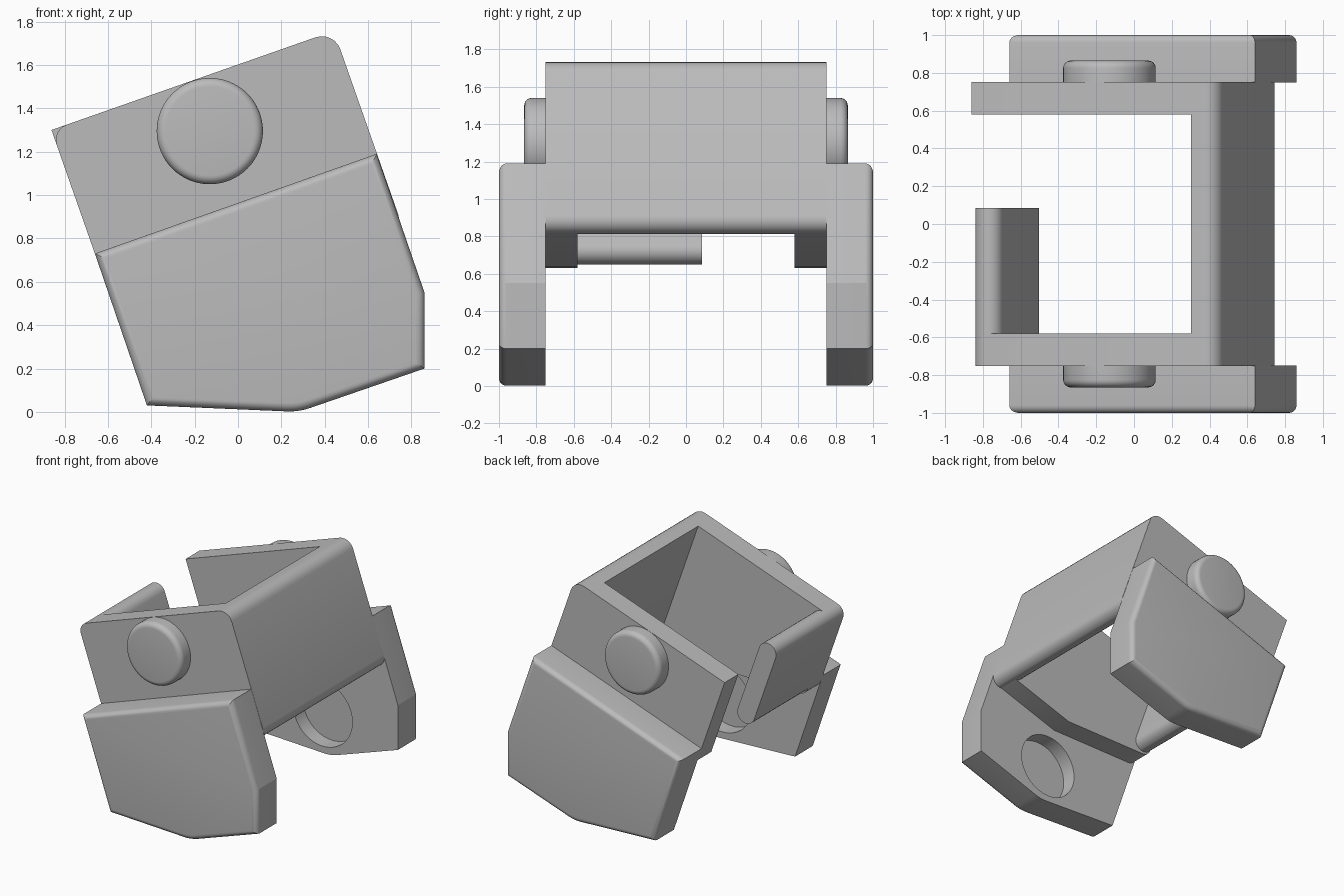
import bpy, bmesh, math
from mathutils import Vector

if "Cube" in bpy.data.objects:
    bpy.data.objects.remove(bpy.data.objects["Cube"])

# Single plastic colour
grey = bpy.data.materials.new("grey_plastic")
grey.use_nodes = True
COLOUR = (0.5, 0.5, 0.5, 1)
grey.diffuse_color = COLOUR
grey.node_tree.nodes["Principled BSDF"].inputs["Base Color"].default_value = COLOUR

# The link is tilted; local u runs along its top edge, v runs up its walls
TILT = math.radians(19.34)
U = Vector((math.cos(TILT), math.sin(TILT)))
V = Vector((-U.y, U.x))
CORNER = Vector((0.442, 1.757))
T = 0.15                      # wall thickness
INNER, OUTER = 0.58, 0.75     # side walls in y
WIDTH = 1.38                  # length of the top edge


def at(u, v):
    return CORNER + U * u + V * v


def rounded(corners, steps=6):
    """Outline in x, z from (point, fillet radius) pairs."""
    out = []
    n = len(corners)
    for i, (p, r) in enumerate(corners):
        p = Vector(p)
        if not r:
            out.append(p)
            continue
        a = (Vector(corners[i - 1][0]) - p).normalized()
        b = (Vector(corners[(i + 1) % n][0]) - p).normalized()
        half = a.angle(b) / 2
        centre = p + (a + b).normalized() * (r / math.sin(half))
        start = p + a * (r / math.tan(half)) - centre
        end = p + b * (r / math.tan(half)) - centre
        sweep = start.angle_signed(end)
        for k in range(steps + 1):
            t = -sweep * k / steps
            c, s = math.cos(t), math.sin(t)
            out.append(centre + Vector((start.x * c - start.y * s,
                                        start.x * s + start.y * c)))
    return out


def prism(name, outline, y0, y1, bevel=0):
    """Extrude an x, z outline from y0 to y1; the y1 rim can be rounded."""
    bm = bmesh.new()
    near = [bm.verts.new((p.x, y0, p.y)) for p in outline]
    far = [bm.verts.new((p.x, y1, p.y)) for p in outline]
    bm.faces.new(near)
    cap = bm.faces.new(far)
    n = len(outline)
    for i in range(n):
        j = (i + 1) % n
        bm.faces.new((near[i], near[j], far[j], far[i]))
    bmesh.ops.recalc_face_normals(bm, faces=bm.faces)
    if bevel:
        bmesh.ops.bevel(bm, geom=list(cap.edges), offset=bevel, segments=6,
                        profile=0.5, affect='EDGES', clamp_overlap=True)
    mesh = bpy.data.meshes.new(name)
    bm.to_mesh(mesh)
    bm.free()
    mesh.materials.append(grey)
    obj = bpy.data.objects.new(name, mesh)
    bpy.context.collection.objects.link(obj)
    return obj


def smooth(obj):
    bpy.ops.object.select_all(action='DESELECT')
    obj.select_set(True)
    bpy.context.view_layer.objects.active = obj
    bpy.ops.object.shade_smooth_by_angle(angle=math.radians(18))


def disc(centre, radius, count=64):
    return [Vector(centre) + radius * Vector((math.cos(a), math.sin(a)))
            for a in (math.tau * i / count for i in range(count))]


# Outline shared by both lower cheek plates
cheek = rounded([((-0.66, 0.73), 0), ((-0.42, 0.03), 0), ((0.28, 0), 0.3),
                 ((0.86, 0.2), 0), ((0.86, 0.55), 0), ((0.64, 1.19), 0)])

for side, label in ((-1, "front"), (1, "rear")):
    # Upper side wall, with a rounded end where the lip joins it
    r = T / 2 - 0.001 if side < 0 else 0
    wall = rounded([(at(0, 0), 0.09), (at(-WIDTH, 0), r), (at(-WIDTH, -0.71), r),
                    ((0.15, 0.64), 0), ((0.70, 0.825), 0), ((0.735, 0.91), 0)])
    smooth(prism(label + "_side_wall", wall, side * INNER, side * (OUTER + 0.001)))

    # Round pivot pin
    smooth(prism(label + "_pivot_pin", disc((-0.13, 1.295), 0.245),
                 side * (OUTER - 0.02), side * 0.865, 0.04))

    # Lower cheek plate with a blind pivot socket on its inner face
    plate = prism(label + "_cheek_plate", cheek, side * OUTER, side, 0.04)
    cutter = prism("socket_cutter", disc((0.21, 0.31), 0.255),
                   side * (OUTER - 0.1), side * (OUTER + 0.12))
    cutter.hide_render = True
    cut = plate.modifiers.new("socket", 'BOOLEAN')
    cut.operation = 'DIFFERENCE'
    cut.solver = 'EXACT'
    cut.object = cutter
    bpy.context.view_layer.objects.active = plate
    bpy.ops.object.modifier_apply(modifier=cut.name)
    bpy.data.objects.remove(cutter)
    smooth(plate)

# Cross wall joining the two sides
R = T / 2 - 0.001
cross = rounded([(at(0, 0), 0.09), (at(-T, 0), 0), (at(-T, -0.97), R), (at(0, -0.97), R)])
smooth(prism("cross_wall", cross, -OUTER, OUTER))

# Short retaining lip, open at the rear
lip = rounded([(at(-WIDTH + T, 0), R), (at(-WIDTH, 0), R),
               (at(-WIDTH, -0.71), R), (at(-WIDTH + T, -0.71), R)])
smooth(prism("retaining_lip", lip, -OUTER, 0.085))
